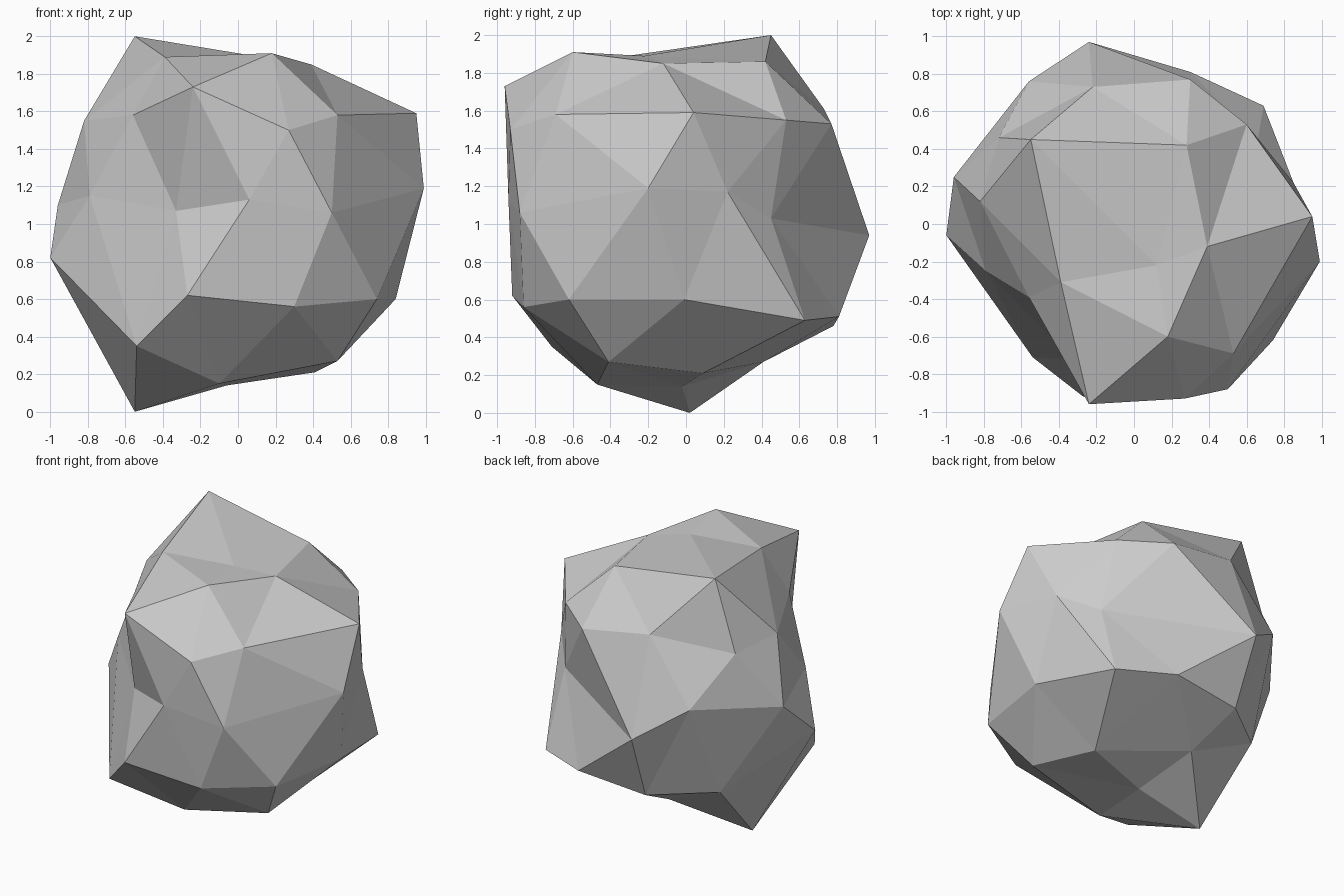
import bpy
import bmesh
from math import atan2, tau
from mathutils import Vector

# Remove only the default object
default_cube = bpy.data.objects.get("Cube")
if default_cube:
    bpy.data.objects.remove(default_cube, do_unlink=True)


def make_material(name, colour):
    material = bpy.data.materials.new(name)
    material.use_nodes = True
    material.diffuse_color = colour
    shader = material.node_tree.nodes["Principled BSDF"]
    shader.inputs["Base Color"].default_value = colour
    shader.inputs["Roughness"].default_value = .9
    return material


def angle_around_axis(vertex):
    # A small shift keeps vertices on the +x axis first in the ordering
    return (atan2(vertex.co.y, vertex.co.x) + .1) % tau


def rings_by_height(bm):
    """Group sphere vertices into level rings, each running anticlockwise."""
    rings = {}
    for vertex in bm.verts:
        rings.setdefault(round(vertex.co.z, 2), []).append(vertex)
    return [sorted(rings[level], key=angle_around_axis)
            for level in sorted(rings, reverse=True)]


# Hewn corner positions of the boulder, ring by ring from the crown down
crown = [(.12, -.22, 1.89)]
top_rim = [(.39, -.12, 1.85), (.28, .42, 1.86), (-.55, .45, 2),
           (-.39, -.31, 1.89), (.18, -.6, 1.91)]
shoulder = [(.6, .53, 1.55), (-.22, .73, 1.61), (-.82, .12, 1.55),
            (-.24, -.96, 1.73), (.53, -.69, 1.58)]
upper_side = [(.95, .04, 1.59), (.3, .77, 1.53), (-.72, .46, 1.5),
              (-.56, -.39, 1.58), (.27, -.93, 1.5)]
waist = [(.85, .22, 1.17), (.66, .45, 1.03), (-.24, .97, .94),
         (-.56, .76, 1.16), (-.96, .25, 1.1), (-.79, -.25, 1.15),
         (-.33, -.72, 1.07), (.06, -.94, 1.13), (.5, -.88, 1.06),
         (.99, -.2, 1.19)]
lower_side = [(.69, .63, .49), (-.22, .78, .46), (-1, -.06, .82),
              (-.27, -.92, .62), (.74, -.62, .6)]
undercut = [(.84, -.01, .6), (.3, .81, .51), (-.61, .48, .47),
            (-.54, -.71, .35), (.3, -.86, .56)]
base_rim = [(.41, .09, .21), (-.15, .41, .27), (-.55, .02, 0),
            (-.1, -.47, .15), (.53, -.41, .27)]
underside = [(-.06, -.02, .14)]

# Shape a faceted sphere into the boulder
bm = bmesh.new()
bmesh.ops.create_icosphere(bm, subdivisions=2, radius=1)
hewn_rings = (crown, top_rim, shoulder, upper_side, waist,
              lower_side, undercut, base_rim, underside)
for ring, corners in zip(rings_by_height(bm), hewn_rings):
    for vertex, corner in zip(ring, corners):
        vertex.co = Vector(corner)
for face in bm.faces:
    face.smooth = False
bmesh.ops.recalc_face_normals(bm, faces=bm.faces)

mesh = bpy.data.meshes.new("boulder")
bm.to_mesh(mesh)
bm.free()
mesh.materials.append(make_material("stone_grey", (.6, .6, .6, 1)))
boulder = bpy.data.objects.new("boulder", mesh)
bpy.context.collection.objects.link(boulder)
